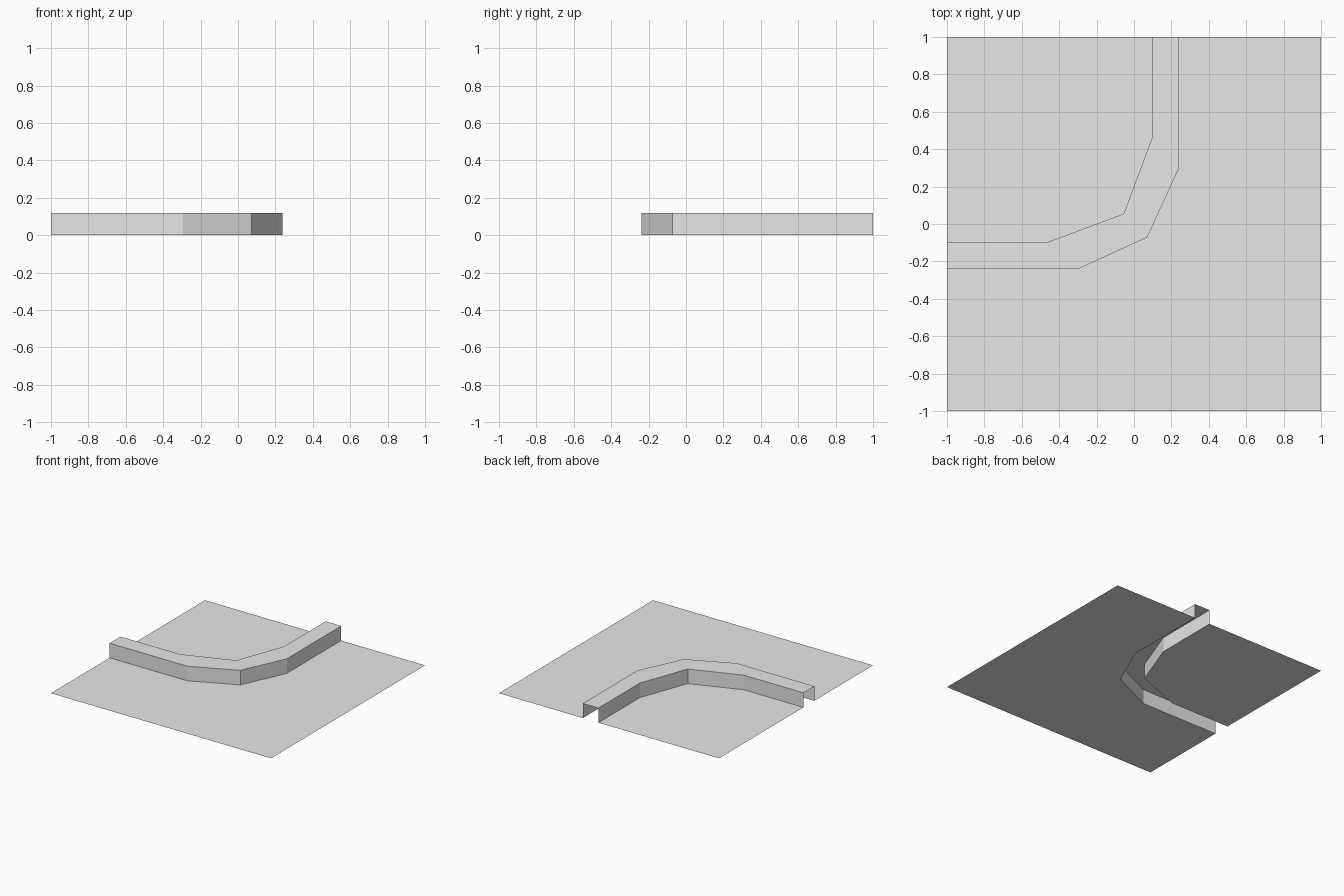
import bpy, bmesh

cube = bpy.data.objects.get("Cube")
if cube:
    bpy.data.objects.remove(cube, do_unlink=True)

HEIGHT = 0.12

grey = bpy.data.materials.new("plain grey")
grey.use_nodes = True
grey.diffuse_color = (0.8, 0.8, 0.8, 1)
grey.node_tree.nodes["Principled BSDF"].inputs["Base Color"].default_value = (0.8, 0.8, 0.8, 1)


def mirrored(half):
    """Complete a bend by reflecting its first half across the diagonal."""
    return half + [(-y, -x) for x, y in reversed(half) if abs(x + y) > 1e-6]


def sheet(name, polygons):
    """Make one open surface from a list of polygons."""
    bm = bmesh.new()
    for points in polygons:
        bm.faces.new([bm.verts.new(p) for p in points])
    bmesh.ops.remove_doubles(bm, verts=bm.verts, dist=1e-5)
    mesh = bpy.data.meshes.new(name)
    bm.to_mesh(mesh)
    bm.free()
    mesh.materials.append(grey)
    obj = bpy.data.objects.new(name, mesh)
    bpy.context.collection.objects.link(obj)


def at(path, z):
    return [(x, y, z) for x, y in path]


def wall(path):
    """Upright strips under a path, facing to the right of its direction."""
    return [at((a, b), 0) + at((b, a), HEIGHT) for a, b in zip(path, path[1:])]


# Edges of the bend, from the -x side round to the back
outer = mirrored([(-1, -0.238), (-0.293, -0.238), (0.071, -0.071)])
inner = mirrored([(-1, -0.096), (-0.459, -0.096), (-0.055, 0.055)])

# Flat ground on both sides of the bend
sheet("outer_ground", [at([(-1, -1), (1, -1), (1, 1)] + outer[::-1], 0)])
sheet("inner_ground", [at(inner + [(-1, 1)], 0)])

# Raised hollow kerb: top strip and two walls, open below and at the ends
top = [at((outer[i], outer[i + 1], inner[i + 1], inner[i]), HEIGHT)
       for i in range(len(outer) - 1)]
sheet("raised_kerb", top + wall(outer) + wall(inner[::-1]))
